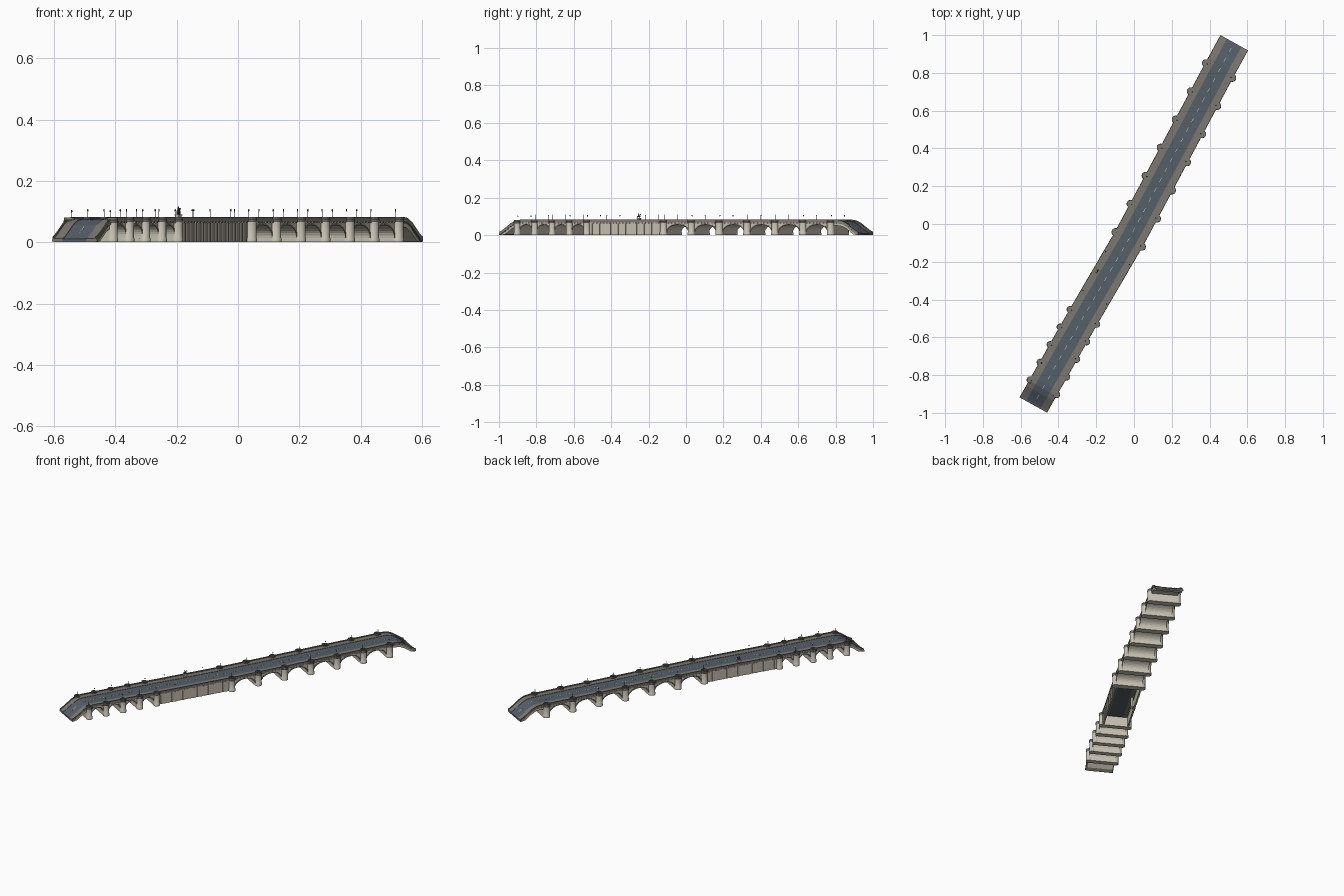
import bpy, bmesh, math
from mathutils import Matrix, Vector

if "Cube" in bpy.data.objects:
    bpy.data.objects.remove(bpy.data.objects["Cube"])

A = math.radians(61)
C, S = math.cos(A), math.sin(A)
END = 1.0965
UPPER = [-0.085 + 0.169 * i for i in range(7)]
LOWER = [-0.56 - 0.107 * i for i in range(5)]


def interp(pts, v):
    for (a, fa), (b, fb) in zip(pts, pts[1:]):
        if v <= b:
            return fa + (fb - fa) * (v - a) / (b - a)
    return pts[-1][1]


def deck(s):  # road height: level, then rounded ramps at both ends
    return interp([(0, .075), (.965, .075), (.995, .071), (1.025, .057),
                   (1.065, .028), (1.085, .015), (END, .01)], abs(s))


def place(p):  # bridge coordinates (along, across, up) to world, with slight kink
    s, t, z = p
    t += interp([(-1.1, .002), (-.56, -.004), (-.085, -.015), (.93, 0), (1.1, .001)], s)
    return Vector((s * C - t * S, s * S + t * C, z))


def material(name, rgb):
    m = bpy.data.materials.new(name)
    m.diffuse_color = (*rgb, 1)
    m.use_nodes = True
    m.node_tree.nodes["Principled BSDF"].inputs["Base Color"].default_value = m.diffuse_color
    return m


STONE = material("stone", (.58, .54, .45))
TRIM = material("dark_stone", (.27, .25, .21))
WALK = material("pavement", (.20, .185, .16))
ROAD = material("asphalt", (.09, .115, .14))
WHITE = material("road_paint", (.6, .65, .68))
IRON = material("iron", (.05, .06, .07))


def finish(name, bm, mat, smooth=False):
    bmesh.ops.remove_doubles(bm, verts=bm.verts, dist=1e-6)
    bmesh.ops.dissolve_degenerate(bm, edges=bm.edges, dist=1e-6)
    bmesh.ops.recalc_face_normals(bm, faces=bm.faces)
    for v in bm.verts:
        v.co = place(v.co)
    me = bpy.data.meshes.new(name)
    bm.to_mesh(me)
    bm.free()
    me.materials.append(mat)
    ob = bpy.data.objects.new(name, me)
    bpy.context.collection.objects.link(ob)
    if smooth:
        bpy.ops.object.select_all(action='DESELECT')
        ob.select_set(True)
        bpy.context.view_layer.objects.active = ob
        bpy.ops.object.shade_smooth_by_angle(angle=math.radians(35))


def loft(bm, rings, t0, t1):  # rings of (along low, z low, along high, z high)
    vs = [[bm.verts.new(p) for p in ((a, t0, b), (a, t1, b), (c, t1, d), (c, t0, d))]
          for a, b, c, d in rings]
    for p, q in zip(vs, vs[1:]):
        for i in range(4):
            j = (i + 1) % 4
            bm.faces.new((p[i], p[j], q[j], q[i]))
    bm.faces.new(vs[0])
    bm.faces.new(vs[-1][::-1])


def box(bm, s, t, z0, z1, ds, dt):
    loft(bm, [(s - ds, z0, s - ds, z1), (s + ds, z0, s + ds, z1)], t - dt, t + dt)


def lathe(bm, s, t, prof, n=20):
    rings = [[bm.verts.new((s + r * math.cos(2 * math.pi * i / n),
                            t + r * math.sin(2 * math.pi * i / n), z)) for i in range(n)]
             for r, z in prof]
    for p, q in zip(rings, rings[1:]):
        for i in range(n):
            bm.faces.new((p[i], p[(i + 1) % n], q[(i + 1) % n], q[i]))
    bm.faces.new(rings[0])
    bm.faces.new(rings[-1])


STATIONS = [-END, -1.085, -1.065, -1.045, -1.025, -1.01, -.995, -.98, -.965, -.56, -.085,
            .93, .965, .98, .995, 1.01, 1.025, 1.045, 1.065, 1.085, END]


def strip(name, mat, sides, t0, t1, z0, z1):  # band following the deck
    bm = bmesh.new()
    for k in sides:
        loft(bm, [(s, max(0, deck(s) + z0), s, deck(s) + z1) for s in STATIONS], k * t0, k * t1)
    finish(name, bm, mat)


strip("roadway", ROAD, (1,), -.044, .044, -.012, 0)
strip("pavement", WALK, (1, -1), .044, .079, -.012, .002)
strip("cornice", TRIM, (1, -1), .076, .0835, -.008, -.001)
strip("parapet", WALK, (1, -1), .078, .0825, -.001, .008)


# arched bodies of both arms, with ring mouldings round each arch
def arm(name, piers, half, spring):
    bm, ring = bmesh.new(), bmesh.new()
    d = 1 if piers[-1] > 0 else -1
    rows = []
    crown = .056
    for i, p in enumerate(piers):
        rows += [(p - d * half, 0), (p + d * half, 0)]
        if i + 1 == len(piers):
            break
        mid, a = (p + piers[i + 1]) / 2, abs(piers[i + 1] - p) / 2 - half
        arc = [(math.cos(math.pi * k / 16), math.sin(math.pi * k / 16)) for k in range(17)]
        h = crown - spring
        rows += [(mid - d * a * x, spring + h * y) for x, y in arc]
        for t in (.077, -.080):
            loft(ring, [(mid - a * x, spring + h * y, mid - (a + .006) * x, spring + (h + .006) * y)
                        for x, y in arc], t, t + .003)
    # ramp slab beyond the last pier
    p = abs(piers[-1]) + half
    for s in [p] + [abs(q) for q in STATIONS if q > p]:
        rows.append((d * s, max(0, deck(s) - .024)))
    loft(bm, [(s, b, s, max(b + .001, deck(s) - .008)) for s, b in rows], -.078, .078)
    finish(name, bm, STONE)
    finish(name + "_arch_rings", ring, TRIM)


arm("long_arm", UPPER, .020, .014)
arm("short_arm", LOWER, .016, .020)

# hollow island section between the arms
bm = bmesh.new()
for k in (1, -1):
    box(bm, -.3225, k * .074, 0, .069, .235, .004)
    for i in range(19):
        box(bm, -.53 + i * .023, k * .0785, 0, .067, .0035, .002)
finish("island_wall", bm, STONE)

# round pier noses with bastions at deck level
bm, caps = bmesh.new(), bmesh.new()
for piers, r in ((UPPER, .019), (LOWER, .017)):
    for s in piers:
        z = deck(s)
        for t in (.080, -.080):
            lathe(bm, s, t, [(r + .002, 0), (r + .002, .012), (r, .015), (r, z - .008)])
            lathe(caps, s, t, [(r, z - .009), (r + .002, z - .006), (r + .002, z - .001),
                               (r + .001, z), (r + .001, z + .008), (r - .003, z + .008),
                               (r - .003, z + .003)])
finish("pier_noses", bm, STONE, True)
finish("bastion_parapets", caps, WALK, True)

# small brackets under the cornice
bm = bmesh.new()
for i in range(97):
    s = -.96 + i * .02
    for t in (.0805, -.0805):
        box(bm, s, t, deck(s) - .013, deck(s) - .008, .004, .0035)
finish("cornice_brackets", bm, STONE)

# centre line dashes
bm = bmesh.new()
for i in range(36):
    a = -1.06 + i * .06
    loft(bm, [(q, deck(q), q, deck(q) + .0008) for q in (a, a + .0125, a + .025)], -.0012, .0012)
finish("lane_dashes", bm, WHITE)

# lamp posts
bm = bmesh.new()
for s in UPPER + LOWER + [-.2, -.44]:
    for t in (.072, -.072):
        z = deck(s)
        lathe(bm, s, t, [(.002, z), (.002, z + .005), (.0008, z + .007), (.0008, z + .025),
                         (.0022, z + .027), (.0022, z + .031), (.0005, z + .034)], 8)
finish("lamp_posts", bm, IRON)

# mounted statue on its pedestal
s, t = -.315, .057
bm = bmesh.new()
box(bm, s, t, 0, .004, .012, .010)
box(bm, s, t, .004, .088, .009, .006)
box(bm, s, t, .088, .091, .011, .008)
finish("statue_pedestal", bm, STONE)
bm = bmesh.new()
for a in (-.006, .006):
    for b in (-.002, .002):
        box(bm, s + a, t + b, .091, .098, .001, .001)
box(bm, s, t, .097, .103, .008, .003)
loft(bm, [(s + .005, .101, s + .004, .104), (s + .010, .108, s + .008, .112),
          (s + .014, .106, s + .013, .109)], t - .0015, t + .0015)
box(bm, s - .001, t, .102, .111, .0025, .0025)
lathe(bm, s - .001, t, [(.001, .111), (.002, .113), (.002, .115), (.0008, .117)], 8)
finish("mounted_statue", bm, IRON)
